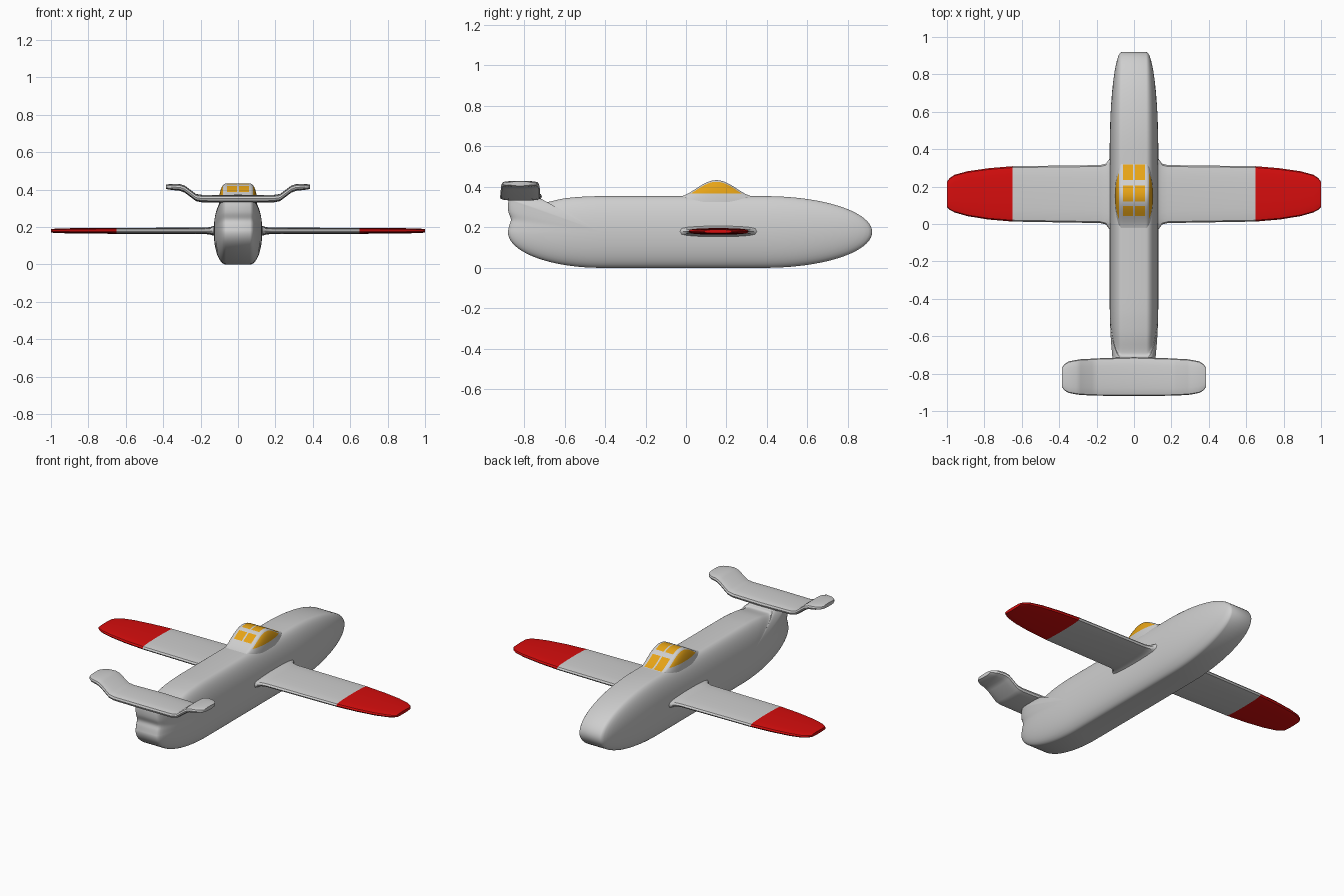
import bpy, math

if "Cube" in bpy.data.objects:
    bpy.data.objects.remove(bpy.data.objects["Cube"])


def material(name, rgb):
    m = bpy.data.materials.new(name)
    m.diffuse_color = (*rgb, 1)
    m.use_nodes = True
    m.node_tree.nodes["Principled BSDF"].inputs["Base Color"].default_value = m.diffuse_color
    return m


GREY = material("light grey", (0.62, 0.62, 0.62))
RED = material("red", (0.68, 0.004, 0.004))
AMBER = material("amber glass", (0.80, 0.37, 0.008))


def make(name, verts, faces, mats, rule=None, angle=40):
    me = bpy.data.meshes.new(name)
    me.from_pydata(verts, [], faces)
    for m in mats:
        me.materials.append(m)
    ob = bpy.data.objects.new(name, me)
    bpy.context.collection.objects.link(ob)
    bpy.ops.object.select_all(action='DESELECT')
    bpy.context.view_layer.objects.active = ob
    ob.select_set(True)
    bpy.ops.object.mode_set(mode='EDIT')
    bpy.ops.mesh.select_all(action='SELECT')
    bpy.ops.mesh.remove_doubles(threshold=0.00005)
    bpy.ops.mesh.normals_make_consistent(inside=False)
    bpy.ops.object.mode_set(mode='OBJECT')
    if rule:
        for p in ob.data.polygons:
            p.material_index = rule(p.center)
    bpy.ops.object.shade_smooth_by_angle(angle=math.radians(angle))
    return ob


def skin(rings, closed):
    """Join equal-length rings of points with quads."""
    n = len(rings[0])
    verts = [p for r in rings for p in r]
    faces = []
    for i in range(len(rings) - 1):
        for j in range(n if closed else n - 1):
            k = (j + 1) % n
            faces.append((i * n + j, i * n + k, (i + 1) * n + k, (i + 1) * n + j))
    return verts, faces


def spline(pts, steps=4):
    """Smooth curve through a few points."""
    out = []
    for i in range(len(pts) - 1):
        a, b, c, d = (pts[max(0, min(len(pts) - 1, i + k))] for k in (-1, 0, 1, 2))
        for s in range(steps):
            t = s / steps
            out.append(tuple(0.5 * (2 * q + (r - p) * t + (2 * p - 5 * q + 4 * r - w) * t * t
                                    + (3 * q - p - 3 * r + w) * t ** 3)
                             for p, q, r, w in zip(a, b, c, d)))
    return out + [pts[-1]]


# Fuselage: side outline with tail post, bulged outwards on both sides
ZC, Y0, Y1 = 0.177, -0.42, 0.39
flat = [Y0 + (Y1 - Y0) * i / 12 for i in range(13)]
outline = [(y, 0.0) for y in flat[:-1]]
for i in range(41):
    a = -math.pi / 2 + math.pi * i / 40
    outline.append((Y1 + (0.92 - Y1) * math.cos(a), ZC + ZC * math.sin(a)))
outline += [(y, 2 * ZC) for y in reversed(flat[1:-1])]
outline += spline([(Y0, 0.354), (-0.5, 0.352), (-0.6, 0.343), (-0.68, 0.326), (-0.705, 0.328),
                   (-0.73, 0.345), (-0.86, 0.345), (-0.877, 0.33), (-0.878, 0.28),
                   (-0.865, 0.24), (-0.873, 0.21), (-0.88, ZC)])
for i in range(1, 20):
    a = math.pi + math.pi / 2 * i / 20
    outline.append((Y0 + (0.88 + Y0) * math.cos(a), ZC + ZC * math.sin(a)))


def body_ring(a, side):
    s, x = math.cos(a), 0.065 + 0.065 * math.sin(a)
    ring = []
    for y, z in outline:
        cy = max(Y0, min(Y1, y))
        ring.append((side * x, cy + (y - cy) * s, ZC + (z - ZC) * s))
    return ring


angles = [math.pi / 2 * i / 12 for i in range(13)]
rings = [body_ring(a, -1) for a in reversed(angles)] + [body_ring(a, 1) for a in angles]
make("fuselage", *skin(rings, True), [GREY])


# Wings and tailplane: mirrored lofts of rounded slab sections
def loft(name, half, mats, rule=None):
    secs = [(-s[0], *s[1:]) for s in reversed(half) if s[0] > 0] + half
    rings = []
    for x, ya, yb, z, t in secs:
        ring = []
        for i in range(20):
            a = 2 * math.pi * i / 20
            sn = math.sin(a)
            ring.append((x, (ya + yb) / 2 + (yb - ya) / 2 * math.cos(a),
                         z + t * math.copysign(abs(sn) ** 0.5, sn)))
        rings.append(ring)
    verts, faces = skin(rings, True)
    n = len(verts)
    faces += [tuple(range(20)), tuple(range(n - 20, n))]
    make(name, verts, faces, mats, rule)


loft("wing", [(0, -0.05, 0.37, 0.18, 0.035), (0.115, -0.05, 0.37, 0.18, 0.035),
              (0.13, -0.03, 0.35, 0.18, 0.026), (0.15, -0.003, 0.323, 0.18, 0.02),
              (0.18, 0.005, 0.315, 0.18, 0.017), (0.65, 0.013, 0.309, 0.18, 0.016),
              (0.78, 0.024, 0.298, 0.18, 0.015), (0.89, 0.042, 0.282, 0.18, 0.014),
              (0.96, 0.062, 0.263, 0.18, 0.012), (0.985, 0.076, 0.246, 0.18, 0.011),
              (1.0, 0.09, 0.226, 0.18, 0.009)],
     [GREY, RED], lambda c: int(abs(c.x) > 0.65))

loft("tailplane", [(0, -0.92, -0.712, 0.352, 0.021), (0.19, -0.918, -0.718, 0.352, 0.02),
                   (0.225, -0.917, -0.72, 0.358, 0.019), (0.285, -0.914, -0.723, 0.403, 0.019),
                   (0.31, -0.911, -0.727, 0.412, 0.018), (0.35, -0.903, -0.735, 0.414, 0.016),
                   (0.372, -0.89, -0.75, 0.415, 0.014), (0.385, -0.872, -0.768, 0.416, 0.011)],
     [GREY])

# Canopy: faired bump with a 2 x 3 grid of roof panes and curved side panes
ROWS = [(0.043, 0.096), (0.12, 0.207), (0.235, 0.318)]
stations = sorted([-0.05 + 0.01 * i for i in range(41)] + [y for r in ROWS for y in r])
rings = []
for y in stations:
    u = min(1, abs(y - 0.15) / 0.2)
    h = math.cos(math.pi / 2 * u) ** 2
    top = 0.35 + 0.083 * h
    bulge = 0.038 * max(h, 0.0) ** 0.3
    lo = min(0.367, top - 0.008)
    hi = top - 0.008
    zs = [top, top - 0.0015, top - 0.004] + [hi + (lo - hi) * k / 6 for k in range(7)] + [0.345, 0.325]
    right = []
    for z in zs:
        s = (z - 0.325) / (top - 0.325)
        right.append((0.065 + bulge * math.sqrt(max(0, 1 - s * s)), y, z))
    roof = [(x, y, top) for x in (-0.058, -0.005, 0.005, 0.058)]
    rings.append([(-x, yy, z) for x, yy, z in reversed(right)] + roof + right)


def glass(c):
    u = min(1, abs(c.y - 0.15) / 0.2)
    top = 0.35 + 0.083 * math.cos(math.pi / 2 * u) ** 2
    if abs(c.x) < 0.06:
        return int(abs(c.x) > 0.006 and abs(c.x) < 0.05 and any(a < c.y < b for a, b in ROWS))
    return int(0.367 < c.z < top - 0.0075)


make("canopy", *skin(rings, False), [GREY, AMBER], glass, 50)
